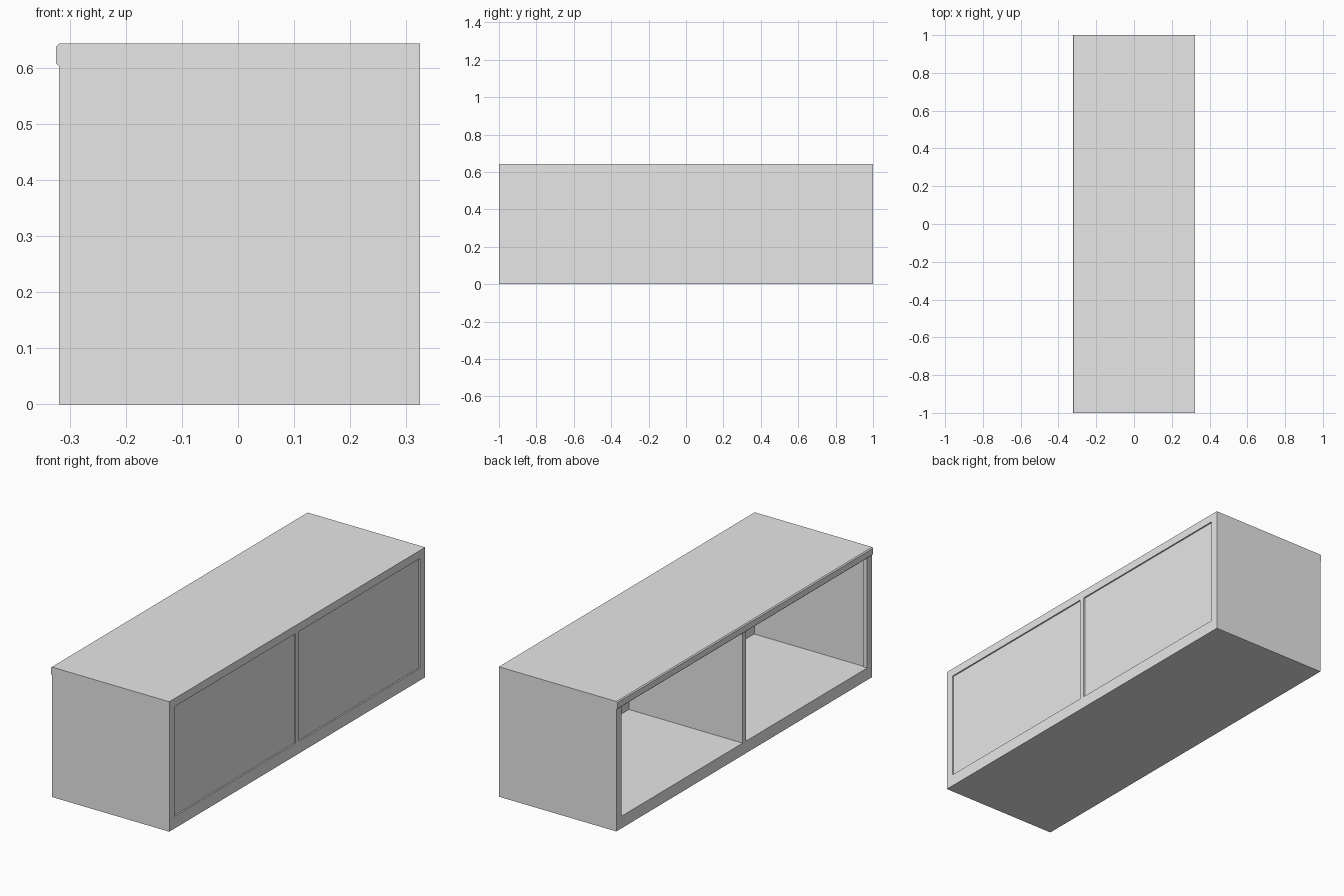
import bpy
import bmesh
from mathutils import Vector

cube = bpy.data.objects.get("Cube")
if cube:
    bpy.data.objects.remove(cube, do_unlink=True)

# Main sizes
LEFT, RIGHT, HEIGHT, HALF = -0.319, 0.324, 0.643, 1.0
FLOOR, CEILING = 0.06, 0.603
WALL_Y, POST_Y = 0.96, 0.013

grey = bpy.data.materials.new("light grey")
grey.use_nodes = True
grey.diffuse_color = (0.8, 0.8, 0.8, 1)
grey.node_tree.nodes["Principled BSDF"].inputs["Base Color"].default_value = (0.8, 0.8, 0.8, 1)


def prism(name, points, extrude):
    """Closed solid swept from a flat outline along a vector."""
    bm = bmesh.new()
    face = bm.faces.new([bm.verts.new(p) for p in points])
    swept = bmesh.ops.extrude_face_region(bm, geom=[face], use_keep_orig=True)
    moved = [v for v in swept["geom"] if isinstance(v, bmesh.types.BMVert)]
    bmesh.ops.translate(bm, verts=moved, vec=Vector(extrude))
    bmesh.ops.recalc_face_normals(bm, faces=bm.faces)
    mesh = bpy.data.meshes.new(name)
    bm.to_mesh(mesh)
    bm.free()
    mesh.materials.append(grey)
    obj = bpy.data.objects.new(name, mesh)
    bpy.context.collection.objects.link(obj)
    return obj


def box(name, x0, x1, y0, y1, z0, z1):
    outline = [(x0, y0, z0), (x1, y0, z0), (x1, y1, z0), (x0, y1, z0)]
    return prism(name, outline, (0, 0, z1 - z0))


# Outer case, hollowed into two compartments with a post between them
case = box("case", LEFT, RIGHT, -HALF, HALF, 0, HEIGHT)
for side, word in ((1, "left"), (-1, "right")):
    # Opening outline: slightly wider behind the front stile
    plan = [(-0.5, POST_Y), (0.5, POST_Y), (0.5, WALL_Y), (0.302, WALL_Y),
            (0.302, WALL_Y + 0.005), (-0.299, WALL_Y + 0.005),
            (-0.299, WALL_Y), (-0.5, WALL_Y)]
    cutter = prism("compartment_cutter", [(x, y * side, FLOOR) for x, y in plan],
                   (0, 0, CEILING - FLOOR))
    cutter.hide_render = True
    cut = case.modifiers.new("compartment", "BOOLEAN")
    cut.operation = "DIFFERENCE"
    cut.solver = "EXACT"
    cut.object = cutter
    bpy.context.view_layer.objects.active = case
    bpy.ops.object.modifier_apply(modifier=cut.name)
    bpy.data.objects.remove(cutter, do_unlink=True)

    # Recessed panel closing the compartment
    y0, y1 = sorted((POST_Y * side, WALL_Y * side))
    box("rear_panel_" + word, 0.303, 0.317, y0, y1, FLOOR, CEILING)

# Bevelled trim along the upper edge of the open side
trim = [(LEFT, CEILING), (LEFT - 0.005, CEILING + 0.005),
        (LEFT - 0.005, HEIGHT - 0.005), (LEFT, HEIGHT)]
prism("top_trim", [(x, -HALF, z) for x, z in trim], (0, 2 * HALF, 0))
